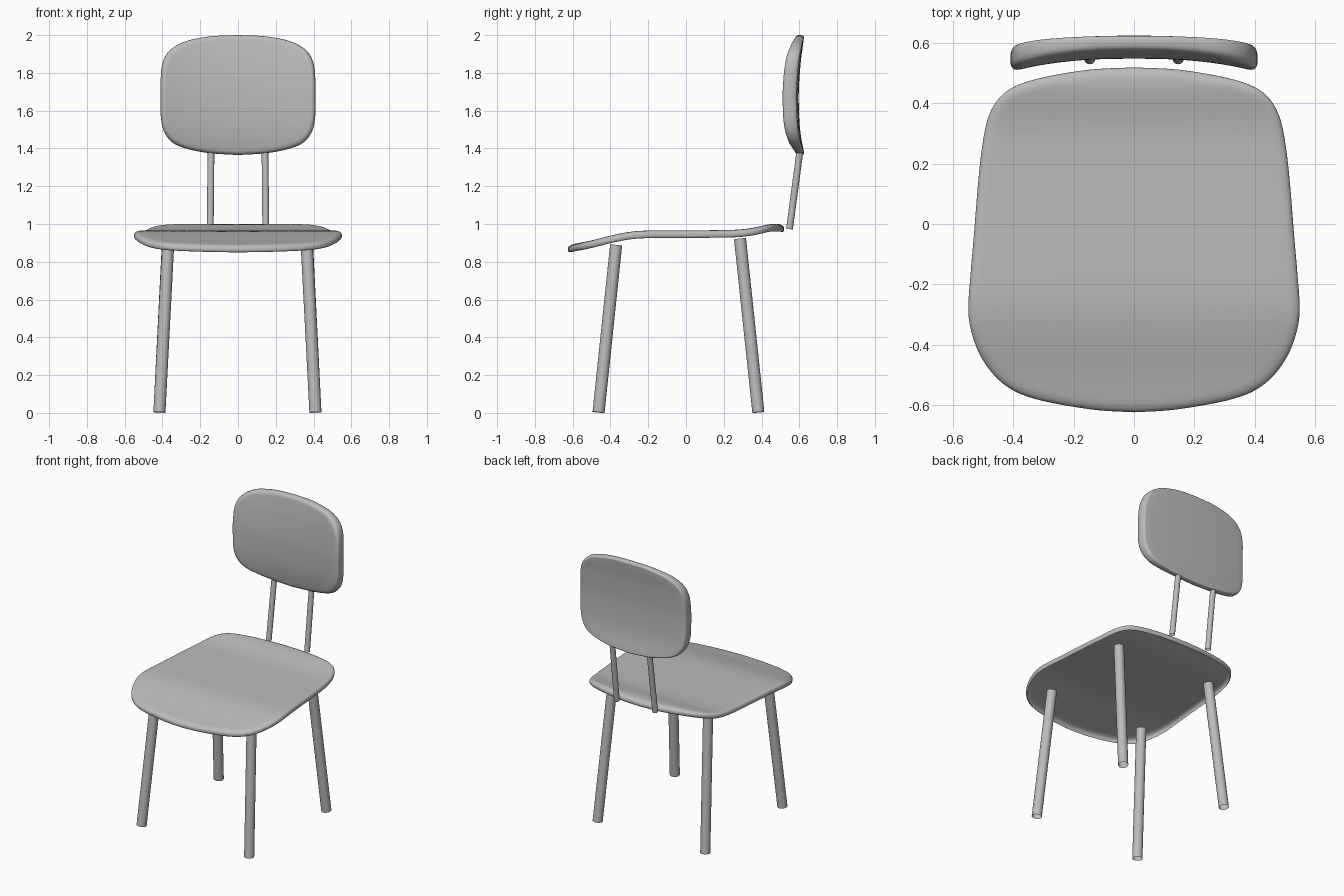
import bpy, bmesh, math
from mathutils import Vector

if "Cube" in bpy.data.objects:
    bpy.data.objects.remove(bpy.data.objects["Cube"], do_unlink=True)

grey = bpy.data.materials.new("plain grey")
grey.use_nodes = True
grey.diffuse_color = (0.5, 0.5, 0.5, 1)
grey.node_tree.nodes["Principled BSDF"].inputs["Base Color"].default_value = (0.5, 0.5, 0.5, 1)


def spline(points, steps):
    """Catmull-Rom curve through an open list of 2D points."""
    pts = [Vector(p) for p in points]
    pts = [2 * pts[0] - pts[1]] + pts + [2 * pts[-1] - pts[-2]]
    out = []
    for a, b, c, d in zip(pts, pts[1:], pts[2:], pts[3:]):
        for i in range(steps):
            t = i / steps
            out.append(0.5 * (2 * b + (c - a) * t + (2 * a - 5 * b + 4 * c - d) * t * t
                              + (3 * b - a - 3 * c + d) * t ** 3))
    return out + [pts[-2]]


def height_at(curve, x):
    """Linear lookup along a dense curve."""
    for a, b in zip(curve, curve[1:]):
        if x <= b.x:
            return a.y + (b.y - a.y) * (x - a.x) / (b.x - a.x)
    return curve[-1].y


def finish(name, bm):
    bmesh.ops.recalc_face_normals(bm, faces=bm.faces)
    mesh = bpy.data.meshes.new(name)
    bm.to_mesh(mesh)
    bm.free()
    mesh.materials.append(grey)
    ob = bpy.data.objects.new(name, mesh)
    bpy.context.collection.objects.link(ob)
    bpy.ops.object.select_all(action="DESELECT")
    ob.select_set(True)
    bpy.context.view_layer.objects.active = ob
    bpy.ops.object.shade_smooth_by_angle(angle=math.radians(40))
    return ob


def panel(name, half_outline, centre, half_thick, roll, place, closed):
    """Soft-edged panel: concentric rings, rolled rim and optional back, bent by place()."""
    half = spline(half_outline, 5)
    loop = half + [Vector((-p.x, p.y)) for p in half[-2:0:-1]]
    mid = Vector((0, centre))
    inner = [(i / 14, half_thick) for i in range(1, 14) if i / 14 < 0.98 - roll]
    rim = []
    for i in range(13 if closed else 11):
        a = math.pi * i / 12
        side = math.cos(a)
        # blunt rim, tighter on the hidden side
        inset = (roll if side > 0 else roll * 0.5) * (1 - max(0, math.sin(a)) ** 0.8)
        rim.append((1 - inset, math.copysign(half_thick * abs(side) ** 0.8, side)))
    section = inner + rim
    if closed:
        section += [(s, -h) for s, h in reversed(inner)]
    bm = bmesh.new()
    rings = []
    for s, h in section:
        rings.append([bm.verts.new(place(*(mid + (p - mid) * s), h)) for p in loop])
    n = len(loop)
    for r, q in zip(rings, rings[1:]):
        for i in range(n):
            j = (i + 1) % n
            bm.faces.new((r[i], r[j], q[j], q[i]))
    caps = [(rings[0], half_thick)] + ([(rings[-1], -half_thick)] if closed else [])
    for ring, h in caps:
        hub = bm.verts.new(place(0, centre, h))
        for i in range(n):
            bm.faces.new((hub, ring[i], ring[(i + 1) % n]))
    return finish(name, bm)


def tube(name, start, end, radius):
    """Open-ended round tube."""
    a, b = Vector(start), Vector(end)
    bm = bmesh.new()
    bmesh.ops.create_cone(bm, cap_ends=False, segments=24, radius1=radius,
                          radius2=radius, depth=(b - a).length)
    ob = finish(name, bm)
    ob.location = (a + b) / 2
    ob.rotation_euler = (b - a).to_track_quat("Z", "Y").to_euler()


# Seat: open-bottomed shell with waterfall front, flat middle, raised rear lip
seat_curve = spline([(-0.625, 0.867), (-0.5, 0.892), (-0.4, 0.917), (-0.3, 0.937),
                     (-0.2, 0.944), (0, 0.945), (0.25, 0.948), (0.35, 0.958),
                     (0.44, 0.977), (0.48, 0.98), (0.52, 0.975)], 6)
seat_outline = [(0, -0.625), (0.12, -0.618), (0.24, -0.6), (0.33, -0.58), (0.4, -0.553),
                (0.46, -0.507), (0.51, -0.437), (0.54, -0.357), (0.55, -0.28),
                (0.542, -0.16), (0.53, -0.02), (0.519, 0.12), (0.505, 0.25), (0.485, 0.35),
                (0.45, 0.415), (0.395, 0.457), (0.3, 0.487), (0.15, 0.512), (0, 0.52)]
panel("seat", seat_outline, -0.05, 0.021, 0.07,
      lambda x, y, h: (x, y, height_at(seat_curve, y) + h), False)

# Backrest: front wraps forward at the sides and bulges at mid height, flatter behind
back_curve = spline([(1.365, 0.604), (1.45, 0.587), (1.55, 0.576), (1.7, 0.573),
                     (1.85, 0.583), (1.93, 0.593), (2.0, 0.602)], 6)
back_outline = [(0, 1.365), (0.15, 1.375), (0.27, 1.398), (0.345, 1.43), (0.39, 1.485),
                (0.408, 1.56), (0.41, 1.65), (0.41, 1.75), (0.402, 1.84), (0.37, 1.91),
                (0.29, 1.963), (0.15, 1.993), (0, 2.0)]
panel("backrest", back_outline, 1.68, 0.024, 0.08,
      lambda x, z, h: (x, height_at(back_curve, z) - (0.26 + 6 * h) * abs(x) ** 2.5 - h, z),
      True)

# Legs and backrest rods, mirrored left and right
for side, s in (("left", 1), ("right", -1)):
    tube(f"front_leg_{side}", (s * 0.413 - 0.003, -0.463, 0.003),
         (s * 0.367 - 0.003, -0.37, 0.888), 0.032)
    tube(f"back_leg_{side}", (s * 0.413 - 0.003, 0.383, 0.003),
         (s * 0.367 - 0.003, 0.286, 0.922), 0.032)
    tube(f"backrest_rod_{side}", (s * 0.147, 0.548, 0.973), (s * 0.143, 0.603, 1.385), 0.018)
